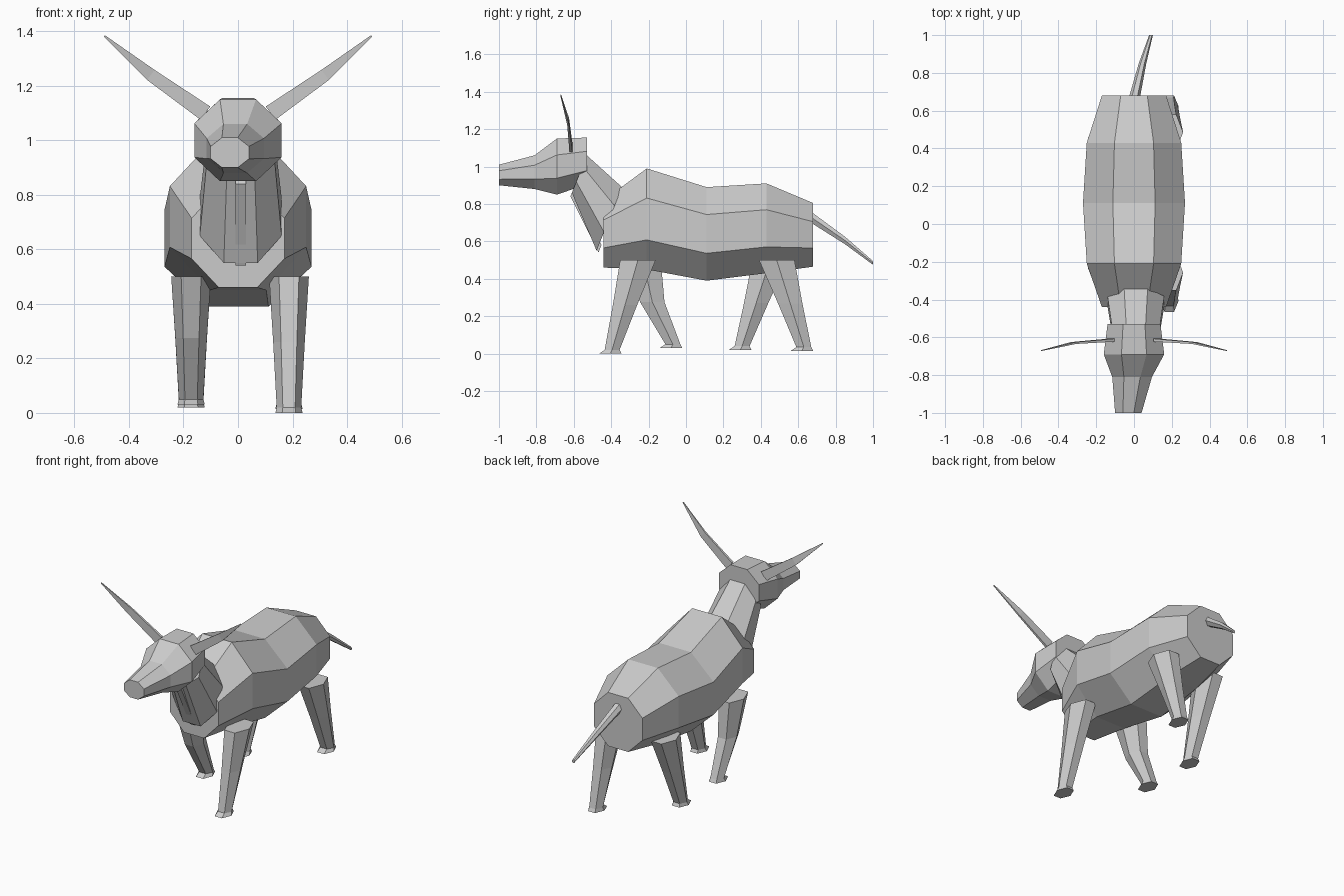
import bpy, bmesh, math
from mathutils import Vector

if "Cube" in bpy.data.objects:
    bpy.data.objects.remove(bpy.data.objects["Cube"])

shade = (0.6, 0.6, 0.6, 1)
grey = bpy.data.materials.new("plain grey")
grey.use_nodes = True
grey.diffuse_color = shade
grey.node_tree.nodes["Principled BSDF"].inputs["Base Color"].default_value = shade

ACROSS = Vector((1, 0, 0))
ALONG = Vector((0, 1, 0))
UPWARD = Vector((0, 0, 1))


def section(sides, centre, half_width, half_height, width_axis, height_axis):
    """Regular polygon stretched to fill the given half width and half height."""
    # Six-sided sections point sideways; the others have flat sides
    start = 0 if sides == 6 else 0.5
    angles = [(k + start) * math.tau / sides for k in range(sides)]
    widest = max(math.cos(a) for a in angles)
    tallest = max(math.sin(a) for a in angles)
    return [Vector(centre)
            + width_axis * (half_width * math.cos(a) / widest)
            + height_axis * (half_height * math.sin(a) / tallest) for a in angles]


def tube(name, sides, stations, width_axis=ACROSS, height_axis=UPWARD):
    """Skin a capped tube through stations of (centre, half width, half height)."""
    bm = bmesh.new()
    loops = []
    for centre, half_width, half_height in stations:
        points = section(sides, centre, half_width, half_height, width_axis, height_axis)
        loops.append([bm.verts.new(point) for point in points])
    for near, far in zip(loops, loops[1:]):
        for i in range(sides):
            j = (i + 1) % sides
            bm.faces.new((near[i], near[j], far[j], far[i]))
    bm.faces.new(loops[0])
    bm.faces.new(loops[-1])
    bmesh.ops.recalc_face_normals(bm, faces=bm.faces)
    mesh = bpy.data.meshes.new(name)
    bm.to_mesh(mesh)
    bm.free()
    mesh.materials.append(grey)
    part = bpy.data.objects.new(name, mesh)
    bpy.context.collection.objects.link(part)


# Body, from chest to rump
tube("body", 8, [
    ((0, -0.44, 0.64), 0.17, 0.18),
    ((0, -0.21, 0.72), 0.25, 0.27),
    ((0, 0.11, 0.64), 0.27, 0.25),
    ((0, 0.43, 0.67), 0.25, 0.24),
    ((0, 0.68, 0.635), 0.17, 0.17),
])

# Neck, whose sections lean back as it rises from the chest into the head
neck_lean = UPWARD + ALONG * 0.4
tube("neck", 8, [
    ((0.01, -0.41, 0.72), 0.15, 0.17),
    ((0.01, -0.57, 0.96), 0.125, 0.1),
], height_axis=neck_lean)

# Dewlap, a narrow fin under the throat
tube("dewlap", 4, [
    ((0.01, -0.46, 0.56), 0.02, 0.02),
    ((0.01, -0.61, 0.86), 0.02, 0.02),
], height_axis=neck_lean)

# Head, with the muzzle turned slightly to its right
tube("head", 8, [
    ((-0.03, -1, 0.955), 0.07, 0.055),
    ((-0.01, -0.81, 0.97), 0.105, 0.09),
    ((0, -0.69, 1), 0.16, 0.15),
    ((0, -0.53, 1.03), 0.14, 0.125),
])

# Horns: long blades, broad from the front and thin from the side
for side, label in ((1, "left"), (-1, "right")):
    blade = Vector((-0.6 * side, 0, 0.8))
    tube(label + "_horn", 4, [
        ((0.12 * side, -0.615, 1.1), 0.008, 0.03),
        ((0.32 * side, -0.63, 1.24), 0.005, 0.023),
        ((0.49 * side, -0.67, 1.383), 0.002, 0.003),
    ], width_axis=ALONG, height_axis=blade)


def leg(name, x, hip_y, foot_y, ground, bend=0):
    """Tapering leg with a slight knee and a flared hoof."""
    hip = Vector((x, hip_y, 0.5))
    ankle = Vector((x, foot_y, ground + 0.02))
    knee = hip.lerp(ankle, 0.5) + ALONG * bend
    hoof = ankle - UPWARD * 0.02 - ALONG * 0.01
    tube(name, 6, [
        (hip, 0.073, 0.095),
        (knee, 0.058, 0.065),
        (ankle, 0.045, 0.04),
        (hoof, 0.05, 0.06),
    ], height_axis=ALONG)


# Legs in mid stride
left_x, right_x = 0.187, -0.172
leg("front_left_leg", left_x, hip_y=-0.257, foot_y=-0.395, ground=0)
leg("front_right_leg", right_x, hip_y=-0.23, foot_y=-0.07, ground=0.03, bend=-0.03)
leg("rear_left_leg", left_x, hip_y=0.485, foot_y=0.63, ground=0.015)
leg("rear_right_leg", right_x, hip_y=0.45, foot_y=0.3, ground=0.02)

# Tail, swept back and toward the left
tube("tail", 6, [
    ((0, 0.66, 0.735), 0.03, 0.03),
    ((0.045, 0.85, 0.605), 0.02, 0.02),
    ((0.09, 1, 0.485), 0.01, 0.01),
])
